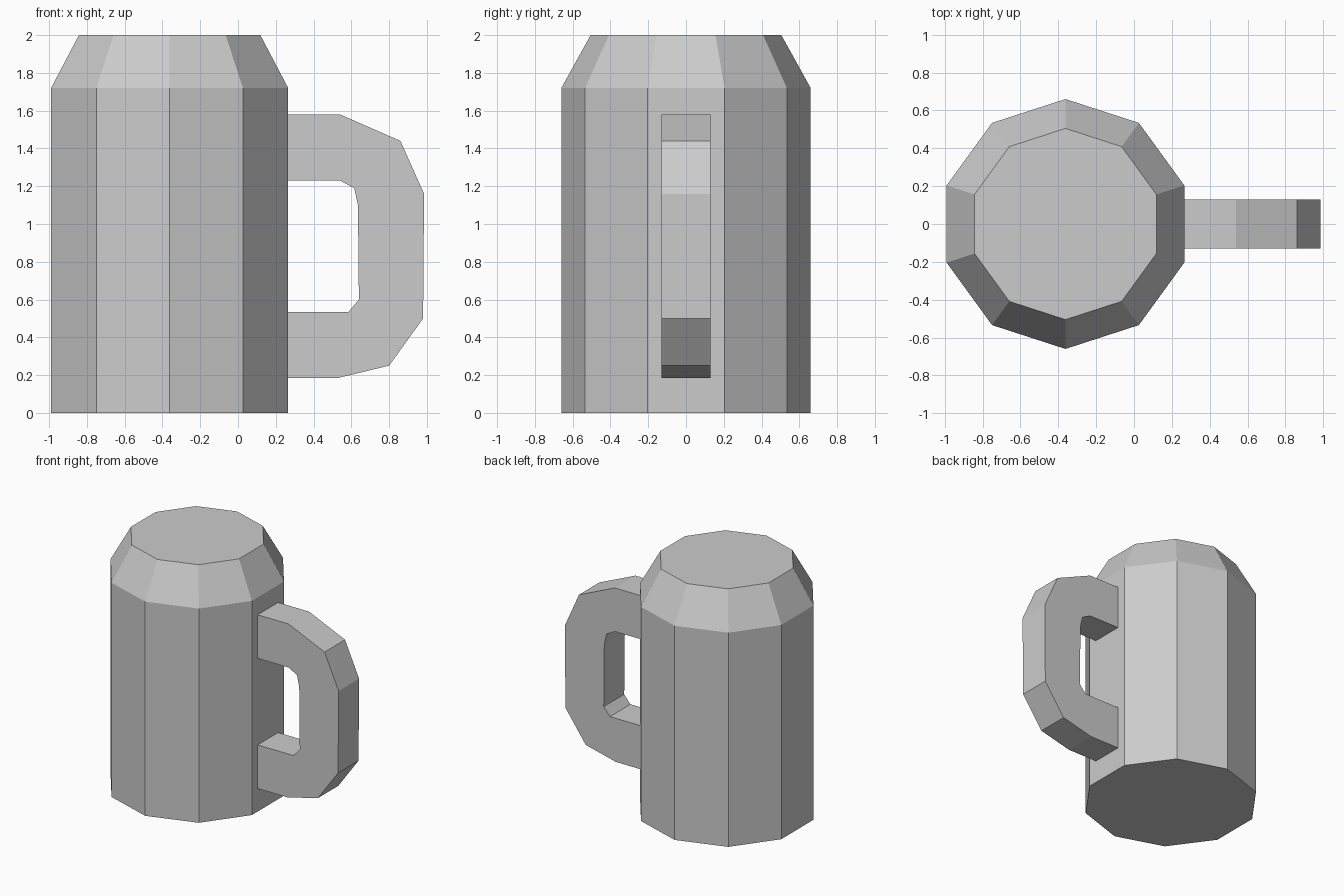
import bpy
import bmesh
from math import cos, sin, pi
from mathutils import Vector

cube = bpy.data.objects.get("Cube")
if cube:
    bpy.data.objects.remove(cube, do_unlink=True)

# Single grey material
grey = bpy.data.materials.new("plain_grey")
grey.use_nodes = True
colour = (0.6, 0.6, 0.6, 1)
grey.diffuse_color = colour
grey.node_tree.nodes["Principled BSDF"].inputs["Base Color"].default_value = colour


def make_object(name, bm):
    bmesh.ops.recalc_face_normals(bm, faces=bm.faces[:])
    mesh = bpy.data.meshes.new(name)
    bm.to_mesh(mesh)
    bm.free()
    mesh.materials.append(grey)
    obj = bpy.data.objects.new(name, mesh)
    bpy.context.collection.objects.link(obj)
    return obj


# Ten-sided mug body with a sloped shoulder and closed ends
SIDES = 10
CENTRE_X = -0.362
bm = bmesh.new()
rings = []
for radius, z in ((0.66, 0), (0.66, 1.72), (0.505, 2)):
    ring = []
    for i in range(SIDES):
        angle = pi / 2 + 2 * pi * i / SIDES
        ring.append(bm.verts.new((CENTRE_X + radius * cos(angle), radius * sin(angle), z)))
    rings.append(ring)
for low, high in zip(rings, rings[1:]):
    for i in range(SIDES):
        j = (i + 1) % SIDES
        bm.faces.new((low[i], low[j], high[j], high[i]))
bm.faces.new(rings[0])
bm.faces.new(rings[-1])
make_object("mug_body", bm)

# Chunky handle: side outline extruded across the width, ends sunk into the body
HALF_WIDTH = 0.13
ROOT = 0.25
outer = [(ROOT, 1.58), (0.54, 1.58), (0.86, 1.44), (0.985, 1.16),
         (0.98, 0.5), (0.8, 0.25), (0.53, 0.185), (ROOT, 0.185)]
inner = [(ROOT, 0.535), (0.585, 0.535), (0.64, 0.6), (0.635, 1.1),
         (0.615, 1.19), (0.54, 1.23), (ROOT, 1.23)]
bm = bmesh.new()
side = bm.faces.new([bm.verts.new((x, -HALF_WIDTH, z)) for x, z in outer + inner])
result = bmesh.ops.extrude_face_region(bm, geom=[side], use_keep_orig=True)
moved = [v for v in result["geom"] if isinstance(v, bmesh.types.BMVert)]
bmesh.ops.translate(bm, verts=moved, vec=Vector((0, 2 * HALF_WIDTH, 0)))
make_object("handle", bm)
